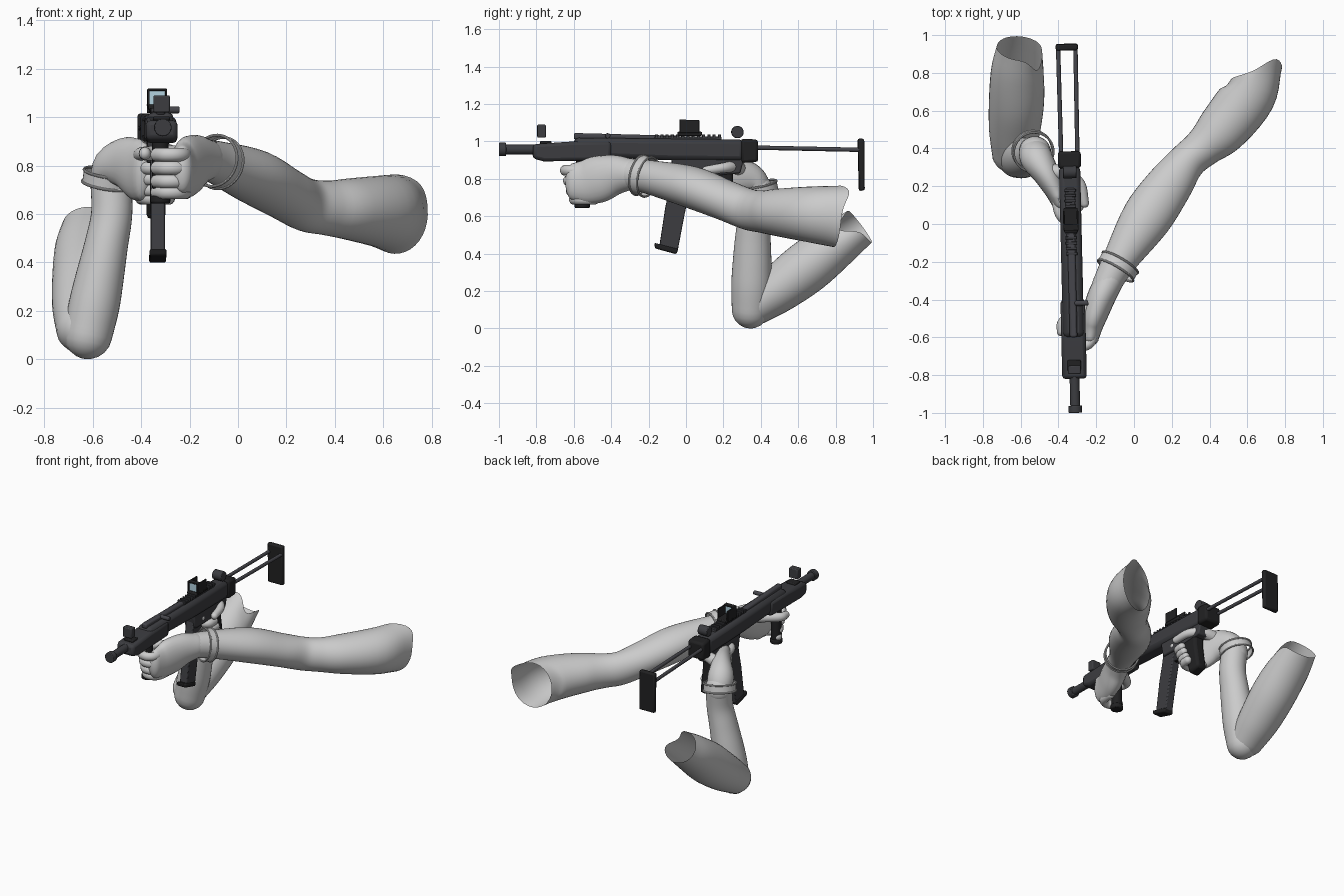
import bpy, bmesh
from math import sin, cos, pi, radians
from mathutils import Vector, Matrix

if "Cube" in bpy.data.objects:
    bpy.data.objects.remove(bpy.data.objects["Cube"])

GUN = Matrix.Translation((-0.334, 0, 0)) @ Matrix.Rotation(0.0235, 4, 'Z')


def mat(name, c):
    m = bpy.data.materials.new(name)
    m.diffuse_color = (*c, 1)
    m.use_nodes = True
    m.node_tree.nodes["Principled BSDF"].inputs["Base Color"].default_value = m.diffuse_color
    return m


METAL = mat("dark_metal", (0.045, 0.046, 0.052))
BLACK = mat("black_polymer", (0.015, 0.015, 0.016))
STEEL = mat("worn_steel", (0.06, 0.06, 0.07))
GLASS = mat("lens_glass", (0.45, 0.65, 0.75))


def finish(name, bm, material=None, matrix=None, bevel=0, recalc=True):
    if recalc:
        bmesh.ops.recalc_face_normals(bm, faces=bm.faces)
    me = bpy.data.meshes.new(name)
    bm.to_mesh(me)
    bm.free()
    ob = bpy.data.objects.new(name, me)
    bpy.context.collection.objects.link(ob)
    if matrix:
        ob.matrix_world = matrix
    if material:
        me.materials.append(material)
    if bevel:
        b = ob.modifiers.new("bevel", 'BEVEL')
        b.width, b.segments, b.limit_method = bevel, 2, 'ANGLE'
    return ob


# side profile (y, z) extruded across x, in the gun's own frame
def plate(name, prof, width, material=METAL, bevel=0.008, x=0):
    bm = bmesh.new()
    f = bm.faces.new([bm.verts.new((x - width / 2, y, z)) for y, z in prof])
    r = bmesh.ops.extrude_face_region(bm, geom=[f])
    bmesh.ops.translate(bm, vec=(width, 0, 0),
                        verts=[v for v in r["geom"] if isinstance(v, bmesh.types.BMVert)])
    return finish(name, bm, material, GUN, bevel)


def box(name, y0, y1, z0, z1, width, material=METAL, bevel=0.006, x=0):
    return plate(name, [(y0, z0), (y1, z0), (y1, z1), (y0, z1)], width, material, bevel, x)


def cyl(name, a, b, r, material=METAL, bevel=0.004):
    a, b = Vector(a), Vector(b)
    bm = bmesh.new()
    m = Matrix.Translation((a + b) / 2) @ (b - a).to_track_quat('Z', 'Y').to_matrix().to_4x4()
    bmesh.ops.create_cone(bm, cap_ends=True, segments=24, radius1=r, radius2=r,
                          depth=(b - a).length, matrix=m)
    return finish(name, bm, material, GUN, bevel)


# smooth tube through (x, y, z, side radius, up radius) points
# jag = torn end (length, angle), shear = slanted end
def tube(name, pts, ref=(0, 0, 1), caps=(True, True), seg=24, sub=5, jag=(0, 0), shear=0,
         material=None, matrix=None):
    P = [Vector(p) for p in pts]
    Q = [2 * P[0] - P[1]] + P + [2 * P[-1] - P[-2]]
    path = []
    for i in range(1, len(P)):
        a, b, c, d = Q[i - 1:i + 3]
        for k in range(sub):
            t = k / sub
            path.append(0.5 * (2 * b + (c - a) * t + (2 * a - 5 * b + 4 * c - d) * t * t
                               + (3 * b - a - 3 * c + d) * t ** 3))
    path.append(P[-1])
    C = [Vector(p[:3]) for p in path]
    T = [(C[min(i + 1, len(C) - 1)] - C[max(i - 1, 0)]).normalized() for i in range(len(C))]
    rings = [(c, t, p[3], p[4]) for c, t, p in zip(C, T, path)]

    def cap(ring, s):
        c, t, ra, rb = ring
        return [(c + t * s * min(ra, rb) * sin(k * pi / 10), t, ra * cos(k * pi / 10),
                 rb * cos(k * pi / 10)) for k in (1, 2, 3, 4, 4.7)]
    if caps[0]:
        rings = cap(rings[0], -1)[::-1] + rings
    if caps[1]:
        rings += cap(rings[-1], 1)
    bm, loops = bmesh.new(), []
    for n, (c, t, ra, rb) in enumerate(rings):
        side = t.cross(Vector(ref)).normalized()
        up = side.cross(t)
        w = max(0, 1 - (len(rings) - 1 - n) / 8)
        row = []
        for j in range(seg):
            a = 2 * pi * j / seg
            q = c + side * ra * cos(a) + up * rb * sin(a)
            q += t * w * (jag[0] * max(0, cos(a - jag[1])) ** 6 + shear * cos(a))
            row.append(bm.verts.new(q))
        loops.append(row)
    for r0, r1 in zip(loops, loops[1:]):
        for j in range(seg):
            k = (j + 1) % seg
            bm.faces.new((r0[j], r1[j], r1[k], r0[k]))
    if caps[0]:
        bm.faces.new(loops[0])
    if caps[1]:
        bm.faces.new(loops[-1][::-1])
    return finish(name, bm, material, matrix, recalc=False)


def ring(name, centre, axis, R, r):
    u = Vector(axis).normalized()
    s = u.orthogonal().normalized()
    w = u.cross(s)
    bm, n, m = bmesh.new(), 40, 10
    rows = []
    for i in range(n):
        d = s * cos(2 * pi * i / n) + w * sin(2 * pi * i / n)
        rows.append([bm.verts.new(Vector(centre) + d * (R + r * cos(2 * pi * j / m))
                                  + u * r * sin(2 * pi * j / m)) for j in range(m)])
    for i in range(n):
        for j in range(m):
            a, b, k = rows[i], rows[(i + 1) % n], (j + 1) % m
            bm.faces.new((a[j], b[j], b[k], a[k]))
    return finish(name, bm)


# cuff: flat band with two slim rims
def cuff(side, centre, axis, R):
    c, u = Vector(centre), Vector(axis).normalized()
    tube(side + "_cuff_band", [(*(c + u * d), R, R) for d in (-0.025, 0, 0.025)],
         ref=u.orthogonal(), caps=(False, False), seg=40, sub=1)
    for d in (-0.025, 0.025):
        ring(side + "_cuff_rim", c + u * d, axis, R, 0.006)


# left arm
tube("left_arm", [(-0.15, -0.33, 0.83, .075, .08), (-0.08, -0.2, 0.81, .09, .09),
                  (0.065, 0.03, 0.755, .132, .112), (0.19, 0.21, 0.685, .122, .108),
                  (0.28, 0.33, 0.638, .1, .11), (0.365, 0.405, 0.625, .105, .113),
                  (0.465, 0.5, 0.62, .135, .128), (0.595, 0.665, 0.61, .145, .15),
                  (0.65, 0.8, 0.6, .115, .165)],
     caps=(True, False), seg=36, jag=(0.05, 1.0), shear=0.075)
cuff("left", (-0.085, -0.225, 0.815), (0.5, 0.84, -0.2), 0.108)

# left hand around the foregrip
tube("left_palm", [(-0.13, -0.3, 0.825, .075, .085), (-0.17, -0.38, 0.82, .075, .108),
                   (-0.2, -0.46, 0.80, .07, .125), (-0.22, -0.53, 0.785, .06, .12),
                   (-0.23, -0.6, 0.785, .045, .1)])
for i, z in enumerate((0.845, 0.79, 0.735, 0.69)):
    d = 0.016 * i
    path = [(-0.215, -0.54), (-0.225, -0.615), (-0.26, -0.645), (-0.305, -0.64), (-0.335, -0.60)]
    tube("left_finger", [(x, y + d, z, .027, .029) for x, y in path], seg=14, sub=4)
tube("left_thumb", [(-0.2, -0.42, 0.84, .04, .04), (-0.29, -0.46, 0.85, .034, .034),
                    (-0.375, -0.52, 0.85, .028, .03), (-0.385, -0.57, 0.85, .024, .026)], seg=14)

# right arm: folded forearm and upper arm
tube("right_forearm", [(-0.62, 0.345, 0.1, .1, .1), (-0.595, 0.35, 0.22, .105, .108),
                       (-0.573, 0.353, 0.33, .1, .105), (-0.545, 0.357, 0.47, .09, .096),
                       (-0.522, 0.365, 0.6, .085, .087), (-0.525, 0.38, 0.74, .085, .085)],
     ref=(0, 1, 0), seg=36)
tube("right_upper_arm", [(-0.638, 0.375, 0.128, .115, .108), (-0.632, 0.5, 0.215, .136, .128),
                         (-0.622, 0.65, 0.33, .146, .14), (-0.617, 0.81, 0.455, .14, .125),
                         (-0.605, 0.93, 0.545, .122, .106)],
     caps=(True, False), seg=36, jag=(-0.09, 0.5))
cuff("right", (-0.535, 0.385, 0.745), (0.15, -0.2, 1), 0.106)

# right hand around the pistol grip
tube("right_palm", [(-0.53, 0.385, 0.72, .08, .08), (-0.515, 0.345, 0.795, .085, .085),
                    (-0.465, 0.265, 0.81, .07, .108), (-0.42, 0.18, 0.785, .055, .128),
                    (-0.395, 0.12, 0.775, .045, .12)])
for i, z in enumerate((0.79, 0.745, 0.70, 0.665)):
    d = 0.02 * i
    path = [(-0.40, 0.15), (-0.38, 0.085), (-0.335, 0.07), (-0.292, 0.09), (-0.285, 0.14)]
    tube("right_finger", [(x, y + d, z, .025, .027) for x, y in path], seg=14, sub=4)
tube("right_index_finger", [(-0.41, 0.15, 0.84, .03, .03), (-0.395, 0.06, 0.85, .027, .027),
                            (-0.36, 0.02, 0.85, .025, .025), (-0.31, 0.03, 0.85, .022, .022)], seg=14)
tube("right_thumb", [(-0.46, 0.28, 0.85, .045, .045), (-0.36, 0.265, 0.865, .036, .036),
                     (-0.285, 0.21, 0.86, .028, .028), (-0.262, 0.11, 0.845, .024, .024)], seg=14)

# barrel, handguard and receiver
cyl("muzzle", (0, -1, 0.957), (0, -0.962, 0.957), 0.036)
cyl("barrel", (0, -0.97, 0.957), (0, -0.78, 0.957), 0.026)
plate("handguard", [(-.82, .985), (-.6, 1.0), (-.4, 1.0), (-.4, .9), (-.76, .893), (-.82, .91)],
      0.13, bevel=0.018)
plate("receiver", [(-.6, 1.02), (.31, 1.01), (.31, .895), (-.1, .9), (-.6, .92)], 0.112, bevel=0.026)
plate("end_cap", [(.295, 1.015), (.385, 1.01), (.385, .89), (.295, .885)], 0.122, BLACK, 0.015)
plate("cocking_tube", [(-.6, 1.045), (-.03, 1.03), (-.03, 1.0), (-.6, 1.01)], 0.04, STEEL, 0.01)
cyl("charging_handle", (0.01, -0.42, 1.03), (0.082, -0.42, 1.03), 0.014, STEEL)
box("handguard_top_latch", -0.78, -0.72, 0.985, 1.003, 0.07, BLACK)

# sights and top rail
box("front_sight_hood", -0.795, -0.75, 1.02, 1.09, 0.068, METAL, 0.006)
box("rail_base", -0.17, 0.19, 1.0, 1.025, 0.05)
for i in range(13):
    box("rail_tooth", -0.165 + i * 0.028, -0.15 + i * 0.028, 1.02, 1.038, 0.06, METAL, 0.002)
box("optic_base", -0.045, 0.085, 1.03, 1.052, 0.075, BLACK)
for s in (-1, 1):
    box("optic_side", -0.035, 0.07, 1.045, 1.115, 0.009, BLACK, 0.003, s * 0.036)
box("optic_top", -0.035, 0.0, 1.108, 1.118, 0.08, BLACK, 0.003)
box("optic_lens", -0.025, -0.015, 1.05, 1.11, 0.066, GLASS, 0)
cyl("rear_sight_drum", (-0.036, 0.275, 1.05), (0.036, 0.275, 1.05), 0.033)

# lower frame, grip, trigger and magazine
plate("lower_frame", [(-.08, .91), (.31, .91), (.29, .83), (.1, .81), (-.06, .81)], 0.085)
plate("pistol_grip", [(.1, .87), (.25, .87), (.25, .78), (.28, .6), (.19, .575), (.135, .78)],
      0.078, BLACK, 0.018)
tube("trigger_guard", [(0, y, z, .012, .006) for y, z in
                       ((-.02, .83), (0, .765), (.06, .745), (.13, .755), (.15, .78))],
     ref=(0, 0.3, 1), seg=10, material=BLACK, matrix=GUN)
tube("trigger", [(0, y, z, .01, .008) for y, z in ((.07, .82), (.06, .79), (.045, .765))],
     ref=(0, 1, 0), seg=10, material=STEEL, matrix=GUN)
plate("magazine", [(-.065, .87), (-.085, .76), (-.11, .65), (-.142, .44), (-.045, .415),
                   (-.01, .6), (.015, .72), (.045, .87)], 0.058, METAL, 0.006)
plate("magazine_base", [(-.17, .458), (-.165, .428), (-.052, .397), (-.042, .425)], 0.07, BLACK)

# foregrip
cyl("foregrip", (0, -0.555, 0.91), (0, -0.555, 0.66), 0.034, BLACK)
cyl("foregrip_cap", (0, -0.555, 0.675), (0, -0.555, 0.643), 0.041, BLACK, 0.008)

# extended wire stock
for s in (-1, 1):
    cyl("stock_rod", (s * 0.043, 0.37, 0.967), (s * 0.046, 0.935, 0.955), 0.0115, STEEL)
plate("butt_plate", [(.918, 1.015), (.952, 1.015), (.955, .738), (.925, .735)], 0.118, BLACK, 0.01)

bpy.ops.object.select_all(action='SELECT')
bpy.context.view_layer.objects.active = bpy.data.objects["receiver"]
bpy.ops.object.shade_smooth_by_angle(angle=radians(35))
